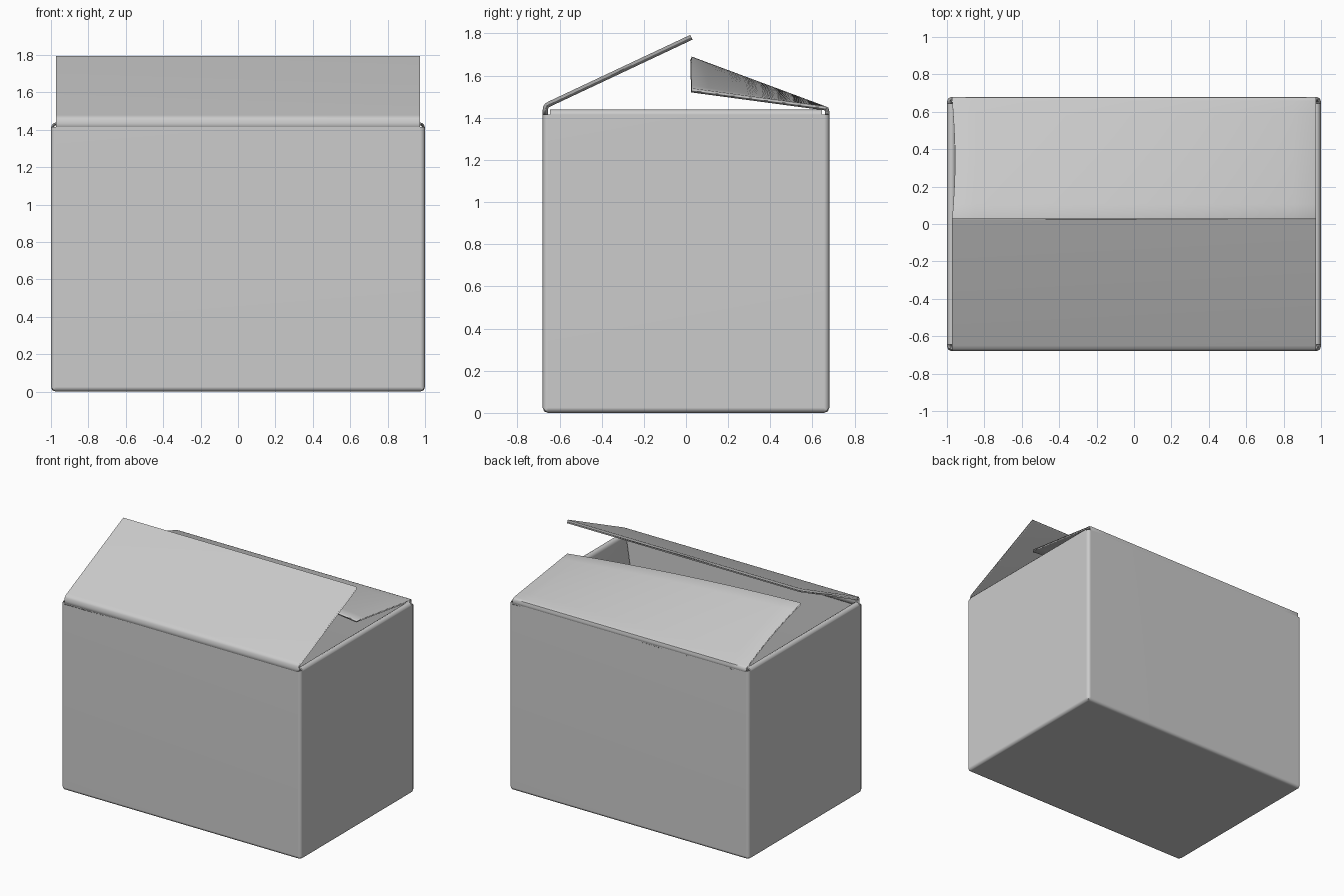
import bpy
import bmesh
from math import sin, pi

default = bpy.data.objects.get("Cube")
if default:
    bpy.data.objects.remove(default, do_unlink=True)

HALF_X, HALF_Y, RIM, THICK = 1.0, 0.68, 1.415, 0.025

grey = bpy.data.materials.new("plain_grey_card")
grey.use_nodes = True
grey.diffuse_color = (0.6, 0.6, 0.6, 1)
grey.node_tree.nodes["Principled BSDF"].inputs["Base Color"].default_value = (0.6, 0.6, 0.6, 1)


def finish(bm, name, thickness):
    """Turn a sheet into a smooth-shaded card part with thickness."""
    mesh = bpy.data.meshes.new(name)
    bm.to_mesh(mesh)
    bm.free()
    obj = bpy.data.objects.new(name, mesh)
    bpy.context.collection.objects.link(obj)
    mesh.materials.append(grey)
    bpy.ops.object.select_all(action='DESELECT')
    obj.select_set(True)
    bpy.context.view_layer.objects.active = obj
    bpy.ops.object.shade_smooth_by_angle(angle=0.8)
    solid = obj.modifiers.new("card_thickness", 'SOLIDIFY')
    solid.thickness = thickness
    solid.offset = -1
    solid.use_even_offset = True
    normals = obj.modifiers.new("flat_panels", 'WEIGHTED_NORMAL')
    normals.keep_sharp = True
    return obj


def sheet(name, rows, thickness=THICK):
    """Skin rows of points into one flap, outer side facing away from the box."""
    bm = bmesh.new()
    grid = [[bm.verts.new(p) for p in row] for row in rows]
    for low, high in zip(grid, grid[1:]):
        for i in range(len(low) - 1):
            bm.faces.new((low[i], low[i + 1], high[i + 1], high[i]))
    bm.normal_update()
    return finish(bm, name, thickness)


def lerp(a, b, t):
    return a + (b - a) * t


# Open box: floor and four walls with softened edges
bm = bmesh.new()
bmesh.ops.create_cube(bm, size=1)
for v in bm.verts:
    v.co = (v.co.x * 2 * HALF_X, v.co.y * 2 * HALF_Y, (v.co.z + 0.5) * RIM)
top = [f for f in bm.faces if f.normal.z > 0.5]
bmesh.ops.delete(bm, geom=top, context='FACES')
edges = [e for e in bm.edges if not e.is_boundary]
bmesh.ops.bevel(bm, geom=edges, offset=0.025, segments=2, profile=0.5, affect='EDGES')
finish(bm, "box_body", THICK)

# Front flap: a short upright crease, then a straight slope over the opening
front_path = [(-0.68, 1.405), (-0.68, 1.435), (-0.677, 1.455), (-0.668, 1.468), (-0.65, 1.478), (0.02, 1.793)]
sheet("front_flap", [[(x, y, z) for x in (-0.972, 0.972)] for y, z in front_path])

# Back flap: warped, its free edge lifting towards the right end
COLUMNS, STEPS = 16, 8
rows = []
for y, z in ((0.68, 1.405), (0.68, 1.43), (0.676, 1.447)):
    rows.append([(lerp(0.972, -0.972, i / COLUMNS), y, z) for i in range(COLUMNS + 1)])
for s in range(STEPS + 1):
    t = s / STEPS
    row = []
    for i in range(COLUMNS + 1):
        u = i / COLUMNS
        lift = 1.54 + 0.23 * u - 0.08 * u * u
        x = lerp(0.972, -0.972 + 0.015 * sin(pi * t), u)
        row.append((x, lerp(0.66, 0.027, t), lerp(1.455, lift, t)))
    rows.append(row)
sheet("back_flap", rows, 0.02)

# Side flaps: folded over the rim and hanging inside the box
side_path = [(1.0, 1.405), (0.997, 1.422), (0.988, 1.434), (0.975, 1.439),
             (0.96, 1.433), (0.95, 1.415), (0.85, 0.77)]
for side, name in ((1, "left_flap"), (-1, "right_flap")):
    sheet(name, [[(side * x, side * y, z) for y in (-0.645, 0.645)] for x, z in side_path], 0.015)
